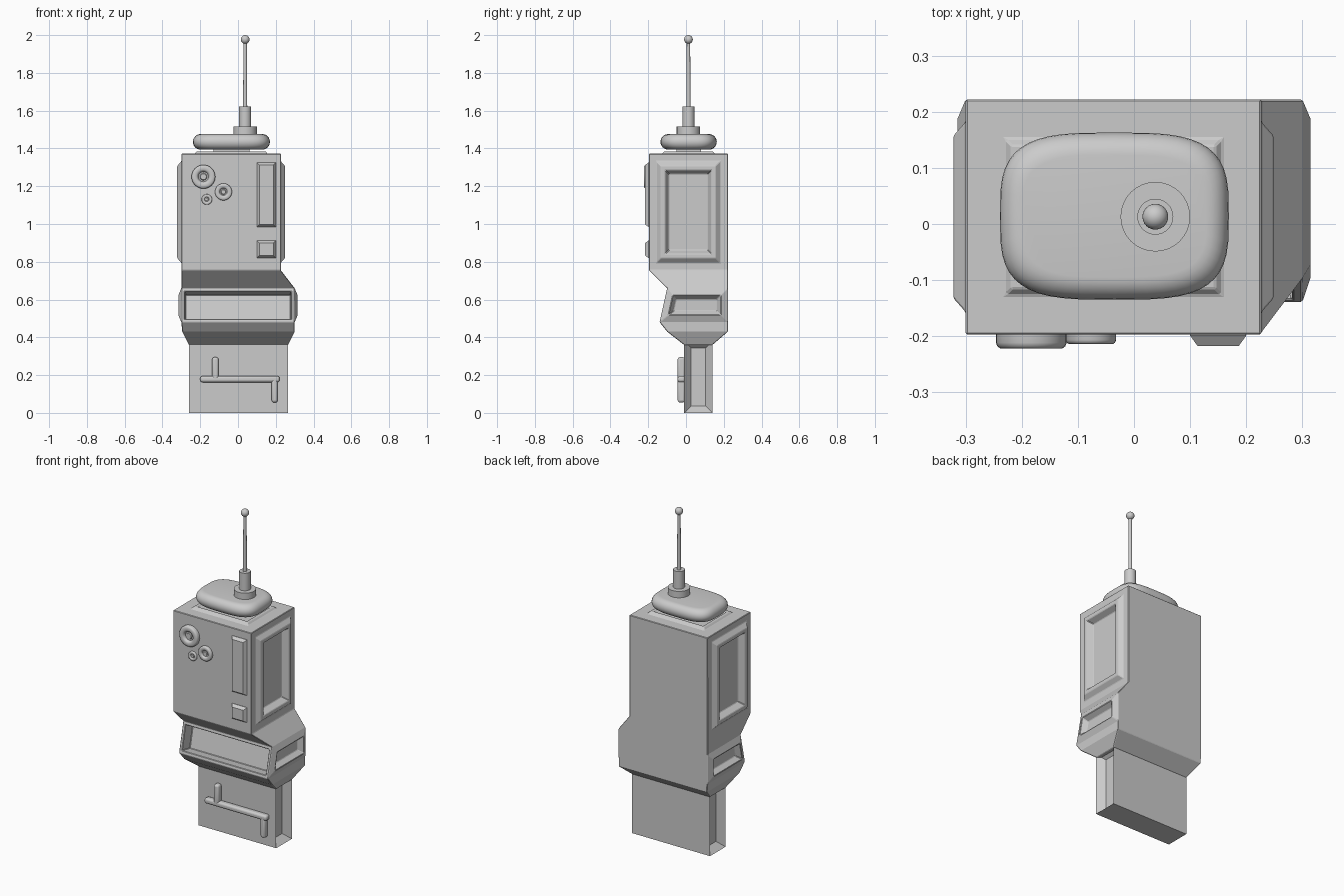
import bpy, bmesh, math
from mathutils import Matrix, Vector

old = bpy.data.objects.get("Cube")
if old:
    bpy.data.objects.remove(old, do_unlink=True)

grey = bpy.data.materials.new("mid grey")
grey.use_nodes = True
grey.diffuse_color = (0.6, 0.6, 0.6, 1)
grey.node_tree.nodes["Principled BSDF"].inputs["Base Color"].default_value = (0.6, 0.6, 0.6, 1)


def loft(bm, rings):
    """Skin a stack of point rings; returns side faces per band and the end caps."""
    loops = [[bm.verts.new(p) for p in ring] for ring in rings]
    bands = []
    for a, b in zip(loops, loops[1:]):
        n = len(a)
        bands.append([bm.faces.new((a[i], a[(i + 1) % n], b[(i + 1) % n], b[i])) for i in range(n)])
    caps = bm.faces.new(loops[0][::-1]), bm.faces.new(loops[-1])
    bmesh.ops.recalc_face_normals(bm, faces=bm.faces)
    return bands, caps


def step(bm, face, *steps):
    """Inset a face repeatedly: (thickness, height)."""
    for thickness, height in steps:
        bm.normal_update()
        bmesh.ops.inset_individual(bm, faces=[face], thickness=thickness, depth=height,
                                   use_even_offset=True)


def rect(x0, x1, y0, y1, z):
    return [(x0, y0, z), (x1, y0, z), (x1, y1, z), (x0, y1, z)]


def finish(bm, name, bevel=0, segments=2, smooth=False):
    mesh = bpy.data.meshes.new(name)
    bm.to_mesh(mesh)
    bm.free()
    obj = bpy.data.objects.new(name, mesh)
    bpy.context.collection.objects.link(obj)
    mesh.materials.append(grey)
    if bevel:
        mod = obj.modifiers.new("edge_bevel", "BEVEL")
        mod.width, mod.segments, mod.limit_method = bevel, segments, "ANGLE"
        mod.angle_limit = math.radians(30)
    if smooth:
        bpy.ops.object.select_all(action="DESELECT")
        obj.select_set(True)
        bpy.context.view_layer.objects.active = obj
        bpy.ops.object.shade_smooth_by_angle(angle=math.radians(40))
    return obj


def lathe(name, profile, matrix, sides=32):
    bm = bmesh.new()
    turn = [math.tau * i / sides for i in range(sides)]
    loft(bm, [[(r * math.cos(a), r * math.sin(a), z) for a in turn] for r, z in profile])
    bm.transform(matrix)
    return finish(bm, name, smooth=True)


# Main housing: flared lower half, display slot, side panels and scoops
bm = bmesh.new()
bands, caps = loft(bm, [
    rect(-0.26, 0.265, -0.01, 0.14, 0.36),
    rect(-0.295, 0.30, -0.10, 0.222, 0.43),
    rect(-0.30, 0.30, -0.14, 0.222, 0.48),
    rect(-0.30, 0.30, -0.10, 0.222, 0.66),
    rect(-0.30, 0.227, -0.197, 0.222, 0.755),
    rect(-0.30, 0.227, -0.197, 0.222, 1.372),
])
step(bm, bands[2][0], (0.018, 0), (0.004, -0.07))
for side in (1, 3):
    step(bm, bands[2][side], (0.038, 0.016), (0.022, -0.03))
    step(bm, bands[4][side], (0.04, 0), (0.025, 0.022), (0.022, 0), (0.02, -0.035))
step(bm, caps[1], (0.07, 0), (0.012, 0.013), (0.012, 0), (0.01, -0.01))
finish(bm, "housing", bevel=0.003, segments=1)

# Lower grip with hollowed sides
bm = bmesh.new()
bands, caps = loft(bm, [rect(-0.26, 0.265, -0.01, 0.14, z) for z in (0, 0.38)])
for side in (1, 3):
    step(bm, bands[0][side], (0.036, -0.04))
finish(bm, "grip")

# Stepped raised bar on the grip
for name, x0, x1, z0, z1 in (("bar_middle", -0.2, 0.22, 0.162, 0.195),
                             ("bar_upper", -0.137, -0.103, 0.165, 0.295),
                             ("bar_lower", 0.178, 0.21, 0.055, 0.19)):
    bm = bmesh.new()
    loft(bm, [rect(x0, x1, -0.044, -0.005, z) for z in (z0, z1)])
    finish(bm, name, bevel=0.012, segments=3, smooth=True)

# Raised front plates with sloped edges
for name, z0, z1 in (("long_plate", 0.985, 1.325), ("square_plate", 0.82, 0.912)):
    bm = bmesh.new()
    bands, caps = loft(bm, [rect(0.1, 0.2, -0.199, -0.15, z) for z in (z0, z1)])
    step(bm, bands[0][0], (0.013, 0.018))
    finish(bm, name)

# Round dials with hollow centres
for name, x, z, r, h in (("large_dial", -0.183, 1.25, 0.063, 0.026),
                         ("medium_dial", -0.077, 1.17, 0.045, 0.018),
                         ("small_dial", -0.165, 1.13, 0.028, 0.011)):
    shape = [(r, -0.01), (r, 0.6 * h), (0.96 * r, 0.85 * h), (0.87 * r, h), (0.6 * r, h),
             (0.5 * r, 0.85 * h), (0.42 * r, 0.4 * h), (0.3 * r, 0.4 * h), (0.25 * r, 0.6 * h)]
    lathe(name, shape, Matrix.Translation((x, -0.196, z)) @ Matrix.Rotation(math.pi / 2, 4, "X"))

# Rounded cap and its neck
bm = bmesh.new()
rings = []
for i in range(13):
    a = math.pi * (i / 12 - 0.5)
    shrink, z = 0.04 * (1 - math.cos(a)), 1.435 + 0.041 * math.sin(a)
    ring = []
    for j in range(48):
        t = math.tau * j / 48
        c, s = math.cos(t), math.sin(t)
        ring.append((-0.035 + (0.204 - shrink) * math.copysign(abs(c) ** 0.58, c),
                     0.014 + (0.149 - shrink) * math.copysign(abs(s) ** 0.58, s), z))
    rings.append(ring)
loft(bm, rings)
finish(bm, "top_cap", smooth=True)
bm = bmesh.new()
loft(bm, [rect(-0.13, 0.06, -0.05, 0.08, z) for z in (1.36, 1.41)])
finish(bm, "cap_neck")

# Antenna: collar, socket, thin rod and ball tip
lathe("antenna", [(0.062, 1.46), (0.062, 1.515), (0.032, 1.515), (0.032, 1.622),
                  (0.011, 1.622), (0.009, 1.975)], Matrix.Translation((0.038, 0.013, 0)))
bm = bmesh.new()
bmesh.ops.create_uvsphere(bm, u_segments=24, v_segments=14, radius=0.023,
                          matrix=Matrix.Translation(Vector((0.038, 0.013, 1.977))))
finish(bm, "antenna_tip", smooth=True)
